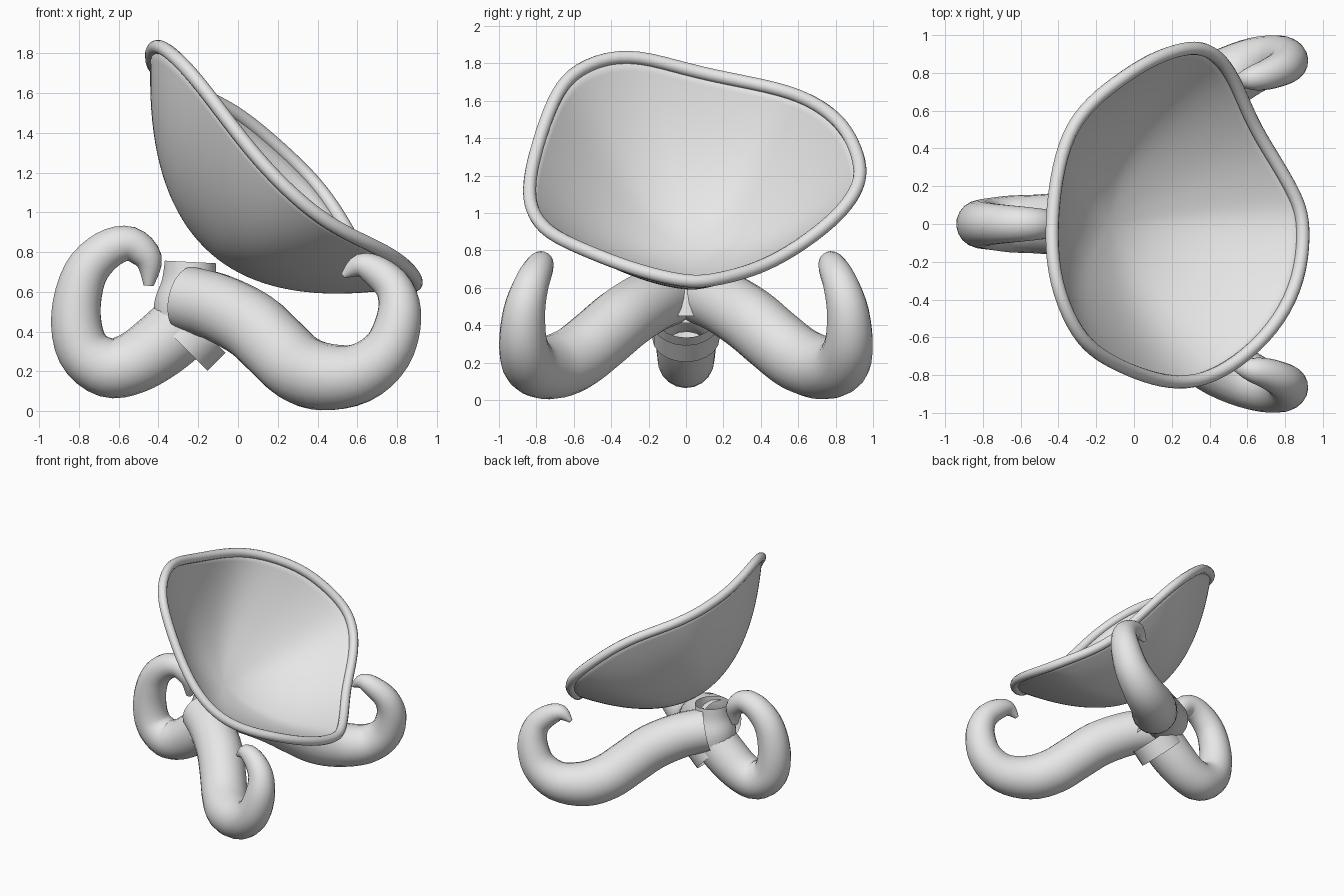
import bpy
import math
from mathutils import Vector

cube = bpy.data.objects.get("Cube")
if cube:
    bpy.data.objects.remove(cube, do_unlink=True)

# One plain grey for the whole model
grey = bpy.data.materials.new("plain_grey")
grey.use_nodes = True
colour = (0.8, 0.8, 0.8, 1.0)
grey.diffuse_color = colour
grey.node_tree.nodes["Principled BSDF"].inputs["Base Color"].default_value = colour


def smooth_path(points, steps, closed=False):
    """Catmull-Rom samples through points of any dimension."""
    count = len(points)

    def pick(i):
        return points[i % count] if closed else points[max(0, min(count - 1, i))]

    samples = []
    for i in range(count if closed else count - 1):
        a, b, c, d = (pick(i + k) for k in (-1, 0, 1, 2))
        for s in range(steps):
            t = s / steps
            samples.append(tuple(
                q + 0.5 * t * (r - p + t * (2 * p - 5 * q + 4 * r - w + t * (3 * (q - r) + w - p)))
                for p, q, r, w in zip(a, b, c, d)))
    if not closed:
        samples.append(tuple(points[-1]))
    return samples


def add_mesh(name, verts, faces):
    mesh = bpy.data.meshes.new(name)
    mesh.from_pydata(verts, [], faces)
    mesh.materials.append(grey)
    mesh.polygons.foreach_set("use_smooth", [True] * len(mesh.polygons))
    obj = bpy.data.objects.new(name, mesh)
    bpy.context.collection.objects.link(obj)
    return obj


def add_tube(name, path, sides=20, closed=False):
    """Sweep a circle along (x, y, z, radius) samples, with open ends."""
    count = len(path)
    centres = [Vector(p[:3]) for p in path]
    verts, faces = [], []
    side = None
    for i, centre in enumerate(centres):
        if closed:
            tangent = centres[(i + 1) % count] - centres[i - 1]
        else:
            tangent = centres[min(i + 1, count - 1)] - centres[max(i - 1, 0)]
        tangent.normalize()
        if closed:
            # Aim rim sections at the middle so that the loop closes cleanly
            side = BOWL_CENTRE - centre
        elif side is None:
            side = tangent.orthogonal()
        side = (side - tangent * side.dot(tangent)).normalized()
        up = tangent.cross(side)
        for k in range(sides):
            angle = math.tau * k / sides
            verts.append(centre + path[i][3] * (side * math.cos(angle) + up * math.sin(angle)))
    for i in range(count if closed else count - 1):
        j = (i + 1) % count
        for k in range(sides):
            n = (k + 1) % sides
            faces.append((i * sides + k, i * sides + n, j * sides + n, j * sides + k))
    return add_mesh(name, verts, faces)


# Wavy rim of the tilted bowl
BOWL_CENTRE = Vector((0.23, 0, 1.21))
BOWL_AXIS = Vector((-0.66, 0, -0.75)).normalized()
BOWL_DEPTH = 0.55
rim_points = [
    (-.44, 0, 1.76), (-.42, -.31, 1.86), (-.3, -.59, 1.77), (-.16, -.71, 1.61),
    (.06, -.81, 1.31), (.28, -.85, 1.08), (.5, -.77, .91), (.74, -.56, .81),
    (.88, -.29, .7), (.9, 0, .63), (.86, .14, .64), (.74, .35, .69),
    (.62, .54, .78), (.53, .78, .95), (.42, .91, 1.11), (.3, .94, 1.24),
    (.11, .88, 1.41), (-.05, .78, 1.53), (-.27, .61, 1.63), (-.39, .38, 1.69)]
rim = [Vector(p) for p in smooth_path(rim_points, 5, closed=True)]
for _ in range(12):
    rim = [(rim[i - 1] + p * 2 + rim[(i + 1) % len(rim)]) / 4 for i, p in enumerate(rim)]
add_tube("bowl_rim", [(*p, 0.035) for p in rim], sides=12, closed=True)

# Bowl: rings shrinking from the rim to the middle, rounded along the axis
rings = 20
around = len(rim)
verts, faces = [], []
for ring in range(rings):
    r = 1 - ring / rings
    for p in rim:
        offset = p - BOWL_CENTRE
        height = offset.dot(BOWL_AXIS)
        flat = offset - BOWL_AXIS * height
        sunk = height * r * r + BOWL_DEPTH * (1 - r * r)
        verts.append(BOWL_CENTRE + flat * r + BOWL_AXIS * sunk)
verts.append(BOWL_CENTRE + BOWL_AXIS * BOWL_DEPTH)
for k in range(around):
    n = (k + 1) % around
    for ring in range(rings - 1):
        a, b = ring * around, (ring + 1) * around
        faces.append((a + k, a + n, b + n, b + k))
    last = (rings - 1) * around
    faces.append((last + k, last + n, rings * around))
bowl = add_mesh("bowl", verts, faces)
shell = bowl.modifiers.new("thickness", "SOLIDIFY")
shell.thickness = 0.012
shell.offset = 0

# Two long curling legs, mirrored front to back: x, y, z, radius
long_leg = [
    (-.26, .09, .565, .165), (-.1, .2, .52, .17), (.07, .34, .43, .175),
    (.19, .47, .32, .175), (.3, .6, .22, .175), (.43, .73, .173, .17),
    (.61, .83, .19, .15), (.75, .87, .3, .13), (.81, .865, .47, .113),
    (.79, .83, .61, .095), (.7, .79, .7, .08), (.61, .77, .73, .06),
    (.53, .76, .68, .015)]
for name, sign in (("front_leg", -1), ("back_leg", 1)):
    points = [(x, sign * y, z, r) for x, y, z, r in long_leg]
    add_tube(name, smooth_path(points, 4))

# Short curling leg on the high side of the bowl
short_leg = [
    (-.24, 0, .46, .17), (-.39, 0, .33, .165), (-.53, 0, .24, .155),
    (-.66, 0, .22, .15), (-.78, 0, .31, .135), (-.815, 0, .49, .125),
    (-.77, 0, .69, .112), (-.66, 0, .81, .1), (-.54, 0, .84, .088),
    (-.45, 0, .76, .07), (-.45, 0, .63, .025)]
add_tube("side_leg", smooth_path(short_leg, 4))

# Open hub and the short sleeve at the root of the side leg
hub = [(-.24, 0, .43, .18), (-.25, 0, .54, .175), (-.245, 0, .65, .14), (-.24, 0, .75, .13)]
add_tube("hub", smooth_path(hub, 4))
sleeve = [(-.28, 0, .33, .18), (-.23, 0, .38, .18), (-.19, 0, .42, .18)]
add_tube("leg_sleeve", smooth_path(sleeve, 2))
